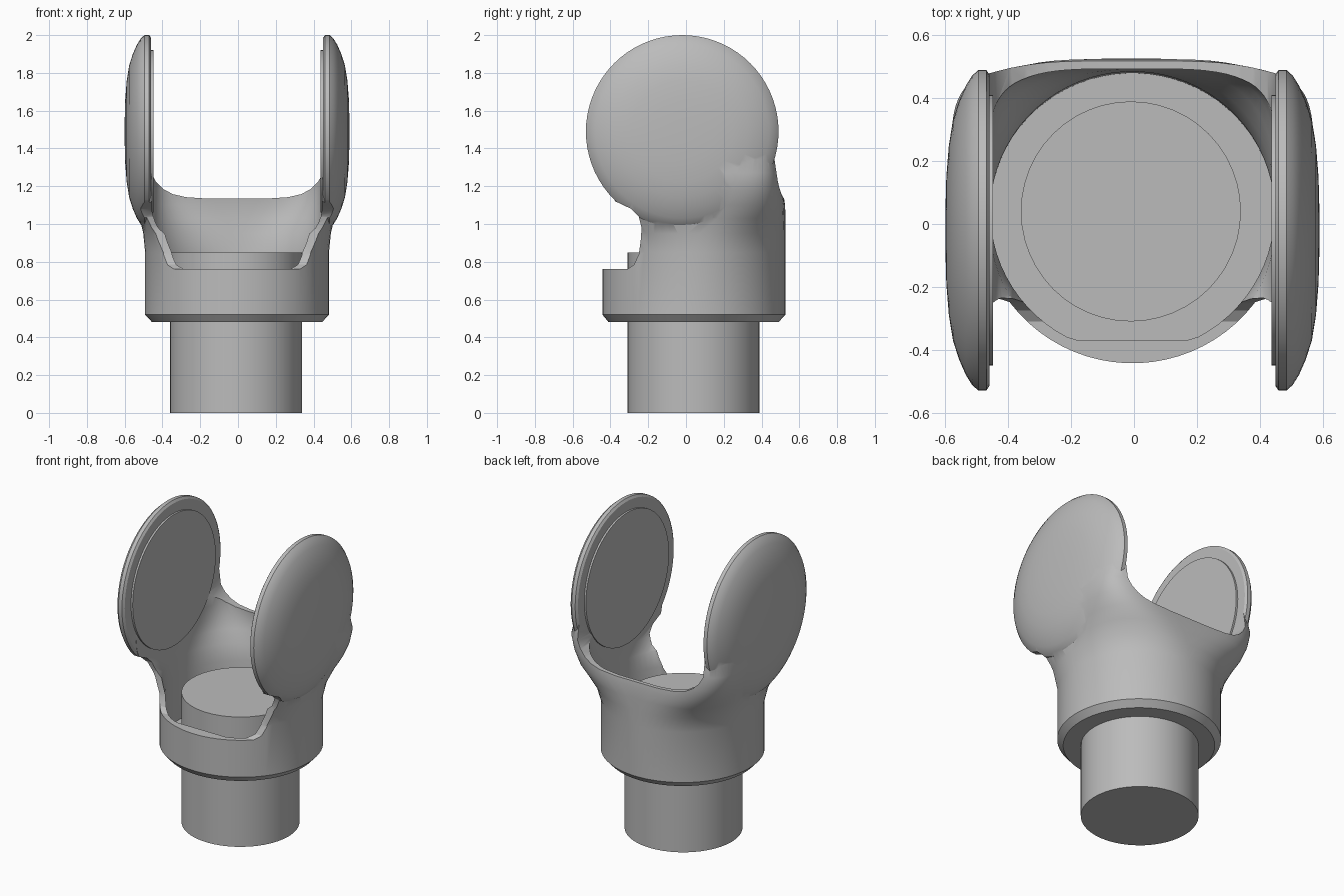
import bpy, bmesh, math
from mathutils import Matrix

if "Cube" in bpy.data.objects:
    bpy.data.objects.remove(bpy.data.objects["Cube"], do_unlink=True)

CX, CY = -0.005, 0.04            # axis of the collar
EAR_Y, EAR_Z, EAR_R = -0.02, 1.49, 0.51

grey = bpy.data.materials.new("plain grey")
grey.use_nodes = True
grey.diffuse_color = (0.5, 0.5, 0.5, 1)
grey.node_tree.nodes["Principled BSDF"].inputs["Base Color"].default_value = (0.5, 0.5, 0.5, 1)


def add_object(name, bm):
    bmesh.ops.recalc_face_normals(bm, faces=bm.faces[:])
    mesh = bpy.data.meshes.new(name)
    bm.to_mesh(mesh)
    bm.free()
    mesh.materials.append(grey)
    obj = bpy.data.objects.new(name, mesh)
    bpy.context.collection.objects.link(obj)
    return obj


def loft(name, rings):
    """Solid skinned through closed rings with equal point counts."""
    bm = bmesh.new()
    rows = [[bm.verts.new(p) for p in ring] for ring in rings]
    n = len(rows[0])
    for a, b in zip(rows, rows[1:]):
        for i in range(n):
            j = (i + 1) % n
            bm.faces.new((a[i], a[j], b[j], b[i]))
    bm.faces.new(rows[0])
    bm.faces.new(rows[-1])
    return add_object(name, bm)


def section(z, hx, front, back, power, y_min=-9.0, n=72):
    """Superellipse ring with its own front and back depth."""
    ring = []
    for i in range(n):
        a = 2 * math.pi * (i + 0.5) / n
        c, s = math.cos(a), math.sin(a)
        x = math.copysign(abs(c) ** (2 / power), c) * hx
        y = math.copysign(abs(s) ** (2 / power), s) * (back if s > 0 else front)
        ring.append((CX + x, max(CY + y, y_min), z))
    return ring


def disc(name, side, profile, n=72):
    """Turned disc about the sideways axis through the ear centre."""
    rings = []
    for x, r in profile:
        angles = [2 * math.pi * i / n for i in range(n)]
        rings.append([(CX + side * x, EAR_Y + r * math.cos(a), EAR_Z + r * math.sin(a))
                      for a in angles])
    return loft(name, rings)


def boolean(obj, other, operation):
    mod = obj.modifiers.new(operation, "BOOLEAN")
    mod.object, mod.operation, mod.solver = other, operation, "EXACT"
    other.hide_render = True


def smooth(obj, degrees):
    bpy.ops.object.select_all(action="DESELECT")
    obj.select_set(True)
    bpy.context.view_layer.objects.active = obj
    bpy.ops.object.shade_smooth_by_angle(angle=math.radians(degrees))


# Outer body: round collar swelling into a squarer neck
cradle = loft("cradle", [section(*k) for k in (
    (0.48, 0.45, 0.45, 0.45, 2), (0.52, 0.487, 0.483, 0.487, 2),
    (0.85, 0.487, 0.483, 0.487, 2), (0.95, 0.497, 0.483, 0.487, 2.3),
    (1.03, 0.515, 0.483, 0.487, 3), (1.10, 0.54, 0.48, 0.485, 4),
    (1.18, 0.565, 0.47, 0.472, 5), (1.27, 0.578, 0.46, 0.46, 6),
    (1.45, 0.55, 0.46, 0.45, 5))])

# Domed ears
DOME = ((0.455, 0.495), (0.465, EAR_R), (0.49, EAR_R), (0.51, 0.492), (0.53, 0.46),
        (0.552, 0.41), (0.571, 0.35), (0.584, 0.27), (0.592, 0.17), (0.595, 0.06))
helpers = [disc("ear_form", side, DOME) for side in (-1, 1)]
for ear in helpers:
    boolean(cradle, ear, "UNION")

# Side outline: low front lip, waist, round ear, straight back
outline = [(-0.6, 0.4), (-0.6, 0.76), (-0.31, 0.762), (-0.275, 0.785), (-0.25, 0.84),
           (-0.24, 0.91), (-0.235, 0.98), (-0.25, 1.04), (-0.29, 1.08)]
for i in range(61):
    a = math.radians(226 - 226 * i / 60)
    outline.append((EAR_Y + (EAR_R + 0.003) * math.cos(a), EAR_Z + (EAR_R + 0.003) * math.sin(a)))
outline += [(0.502, 1.3), (0.515, 1.2), (0.6, 1.1), (0.6, 0.4)]
side_outline = loft("side_outline", [[(x, y, z) for y, z in outline] for x in (-0.8, 0.8)])
boolean(cradle, side_outline, "INTERSECT")

# Channel between the ears, with the dipped back edge as its floor
half = [(0.455, 2.2), (0.455, 1.27), (0.43, 1.225), (0.39, 1.185), (0.34, 1.158),
        (0.27, 1.142), (0.15, 1.134)]
channel_shape = half + [(-x, z) for x, z in reversed(half)]
channel = loft("channel", [[(CX + x, y, z) for x, z in channel_shape] for y in (-0.9, 0.9)])
boolean(cradle, channel, "DIFFERENCE")

# Hollow inside of the collar and neck
hollow = loft("hollow", [section(*k) for k in (
    (0.55, 0.452, 0.45, 0.44, 2, -0.37), (0.85, 0.452, 0.45, 0.445, 2, -0.37),
    (0.95, 0.456, 0.45, 0.452, 2.3), (1.03, 0.457, 0.6, 0.458, 3),
    (1.10, 0.457, 0.8, 0.458, 4), (1.18, 0.457, 0.8, 0.448, 5),
    (1.30, 0.457, 0.8, 0.435, 6))])
boolean(cradle, hollow, "DIFFERENCE")
helpers += [side_outline, channel, hollow]

# Bake the cuts and drop the helper solids
bpy.context.view_layer.update()
graph = bpy.context.evaluated_depsgraph_get()
baked = bpy.data.meshes.new_from_object(cradle.evaluated_get(graph))
cradle.modifiers.clear()
cradle.data = baked
baked.materials.clear()
baked.materials.append(grey)
for helper in helpers:
    bpy.data.objects.remove(helper, do_unlink=True)
smooth(cradle, 32)

# Round pads on the inner faces of the ears
for side, name in ((-1, "right_pad"), (1, "left_pad")):
    smooth(disc(name, side, ((0.443, 0.43), (0.462, 0.43))), 32)

# Central post
bm = bmesh.new()
bmesh.ops.create_cone(bm, cap_ends=True, segments=48, radius1=0.35, radius2=0.35, depth=0.85,
                      matrix=Matrix.Translation((-0.01, CY, 0.425)))
smooth(add_object("post", bm), 32)
